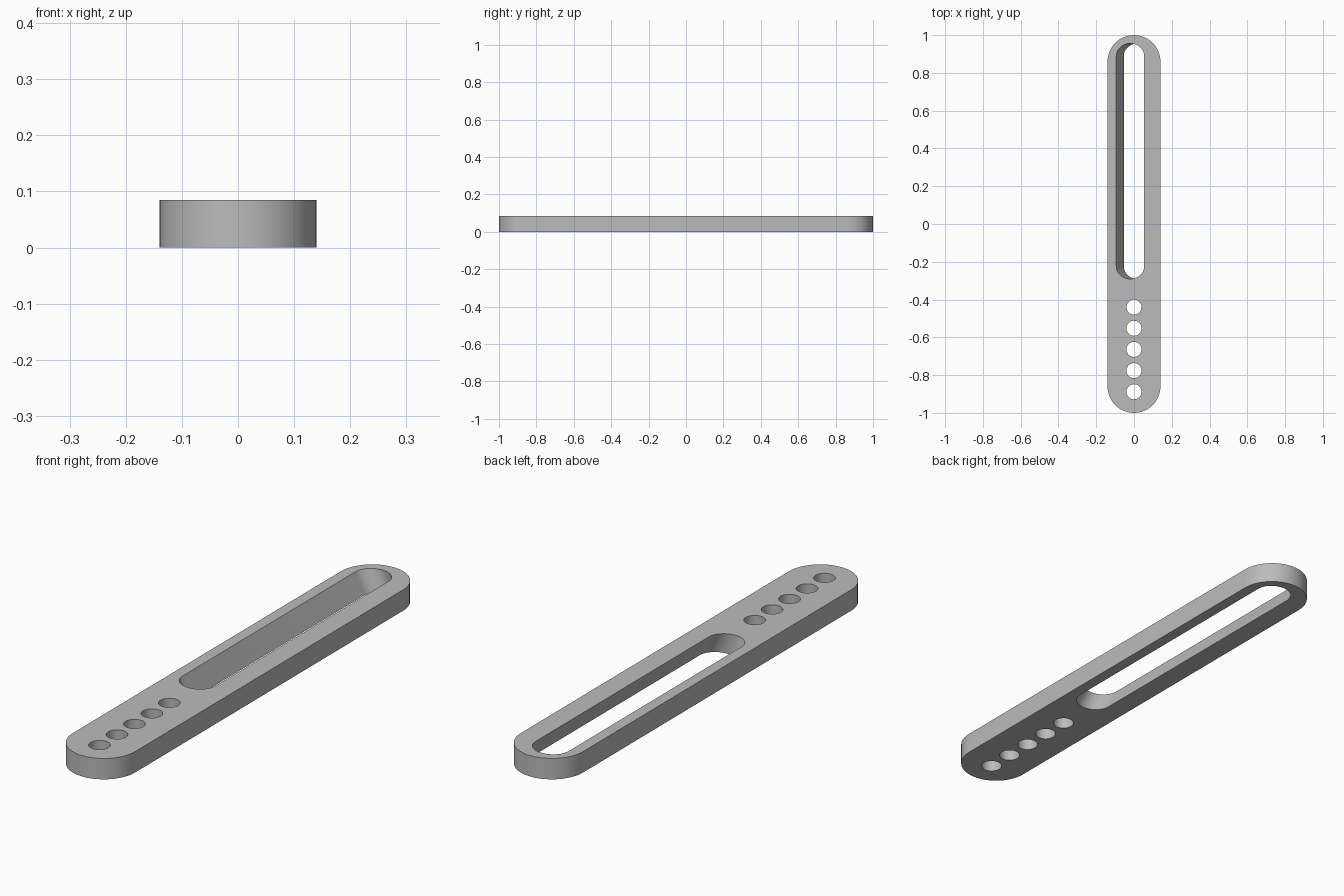
import bpy, bmesh, math

old = bpy.data.objects.get("Cube")
if old:
    bpy.data.objects.remove(old, do_unlink=True)

HEIGHT = 0.085


def stadium(cx, rx, ry, y0, y1, steps=24):
    """Closed outline: straight sides between y0 and y1 with rounded ends."""
    pts = []
    for start, yc in ((0, y1), (math.pi, y0)):
        for i in range(steps + 1):
            a = start + math.pi * i / steps
            pts.append((cx + rx * math.cos(a), yc + ry * math.sin(a)))
    return pts


def circle(y, r, steps=32):
    return [(r * math.cos(math.tau * i / steps), y + r * math.sin(math.tau * i / steps))
            for i in range(steps)]


# Pairs of bottom and top outlines, each joined by a wall
rim = stadium(0, 0.14, 0.14, -0.86, 0.86)
slot_bottom = stadium(0.02, 0.074, 0.068, -0.223, 0.888)
slot_top = stadium(-0.02, 0.074, 0.068, -0.223, 0.888)
holes = [circle(-0.888 + 0.112 * i, 0.04) for i in range(5)]
outlines = [(rim, rim), (slot_bottom, slot_top)] + [(h, h) for h in holes]

bm = bmesh.new()
caps = ([], [])
for pair in outlines:
    loops = []
    for level, pts in enumerate(pair):
        verts = [bm.verts.new((x, y, level * HEIGHT)) for x, y in pts]
        caps[level].extend(bm.edges.new((verts[i - 1], verts[i])) for i in range(len(verts)))
        loops.append(verts)
    low, high = loops
    for i in range(len(low)):
        bm.faces.new((low[i - 1], low[i], high[i], high[i - 1]))

# Flat underside and top around the openings
for edges in caps:
    bmesh.ops.triangle_fill(bm, edges=edges, use_beauty=True, use_dissolve=False)
bmesh.ops.recalc_face_normals(bm, faces=bm.faces)

mesh = bpy.data.meshes.new("slotted_bar")
bm.to_mesh(mesh)
bm.free()
bar = bpy.data.objects.new("slotted_bar", mesh)
bpy.context.collection.objects.link(bar)

# Plain grey finish
grey = bpy.data.materials.new("plain_grey")
grey.use_nodes = True
colour = (0.5, 0.5, 0.5, 1)
grey.diffuse_color = colour
grey.node_tree.nodes["Principled BSDF"].inputs["Base Color"].default_value = colour
mesh.materials.append(grey)

bpy.context.view_layer.objects.active = bar
bar.select_set(True)
bpy.ops.object.shade_smooth_by_angle(angle=math.radians(30))
